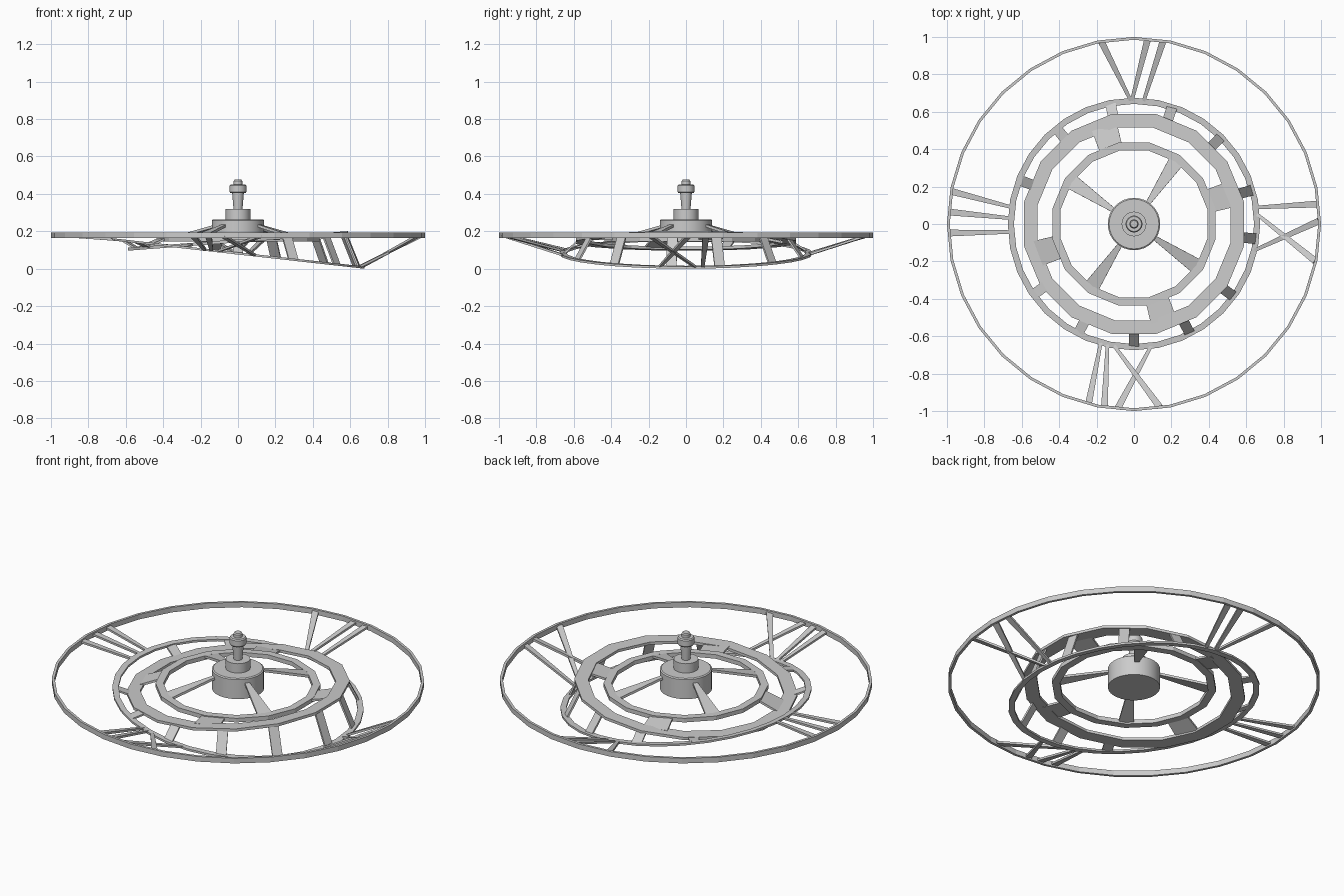
import bpy, math
from mathutils import Vector

if "Cube" in bpy.data.objects:
    bpy.data.objects.remove(bpy.data.objects["Cube"])

def mesh(name, verts, faces):
    me = bpy.data.meshes.new(name)
    me.from_pydata([tuple(v) for v in verts], [], faces)
    me.update()
    ob = bpy.data.objects.new(name, me)
    bpy.context.collection.objects.link(ob)
    return ob

def ring(name, ri, ro, h, n, zfun, offset=0.0):
    """Flat band with rectangular section whose mid height follows zfun(x)."""
    vs, fs = [], []
    for i in range(n):
        a = 2 * math.pi * i / n + offset
        for r, dz in ((ri, -h / 2), (ro, -h / 2), (ro, h / 2), (ri, h / 2)):
            x, y = r * math.cos(a), r * math.sin(a)
            vs.append((x, y, zfun(x) + dz))
    for i in range(n):
        j = (i + 1) % n
        for k in range(4):
            m = (k + 1) % 4
            fs.append((i * 4 + k, j * 4 + k, j * 4 + m, i * 4 + m)[::-1])
    return mesh(name, vs, fs)

def polar(r, deg, zfun):
    a = math.radians(deg)
    x, y = r * math.cos(a), r * math.sin(a)
    return Vector((x, y, zfun(x)))

def bar(name, p, q, wp, wq, t):
    """Tapered flat strip from p to q."""
    d = (q - p).normalized()
    s = d.cross(Vector((0, 0, 1))).normalized()
    u = s.cross(d)
    vs = []
    for c, w in ((p, wp), (q, wq)):
        for a, b in ((-1, -1), (1, -1), (1, 1), (-1, 1)):
            vs.append(c + s * (a * w / 2) + u * (b * t / 2))
    fs = [(0, 3, 2, 1), (4, 5, 6, 7), (0, 1, 5, 4), (1, 2, 6, 5), (2, 3, 7, 6), (3, 0, 4, 7)]
    return mesh(name, vs, [f[::-1] for f in fs])

# heights of the four rings
rim_z = lambda x: 0.185
low_z = lambda x: 0.088 - 0.112 * x
wide_z = lambda x: 0.155 + 0.075 * x
inner_z = lambda x: 0.165

# rings
ring("outer_rim", 0.985, 1.0, 0.03, 32, rim_z)
ring("tilted_ring", 0.642, 0.675, 0.012, 32, low_z)
ring("wide_ring", 0.525, 0.6, 0.016, 16, wide_z, math.pi / 16)
ring("inner_ring", 0.40, 0.443, 0.024, 16, inner_z, math.pi / 16)

# struts between outer rim and tilted ring: (outer angle, inner angle)
struts = [(100.1, 91.5), (85.8, 91), (81, 85.5),
          (169.9, 172.2), (176.3, 177.3), (182.8, 183.7),
          (6.2, 7.7), (-11.5, 4.5), (0.9, -12.3),
          (255.8, 254.4), (260.8, 257.6), (278, 260.8), (265, 277.9)]
for i, (ao, ai) in enumerate(struts):
    bar(f"rim_strut_{i}", polar(0.988, ao, rim_z), polar(0.66, ai, low_z), 0.036, 0.018, 0.012)

# plates between tilted and wide rings
for i, a in enumerate((101, 72, 45, 16, -7, -36, -63, -90, -117, -145, 159, 129)):
    bar(f"ring_plate_{i}", polar(0.652, a, low_z), polar(0.578, a, wide_z), 0.056, 0.056, 0.01)

# plates between wide and inner rings, and hub spokes
for i in range(4):
    a = 17 + 90 * i
    bar(f"inner_plate_{i}", polar(0.425, a, inner_z), polar(0.54, a, wide_z), 0.125, 0.14, 0.012)
    b = 56 + 90 * i
    bar(f"hub_spoke_{i}", polar(0.12, b, lambda x: 0.24), polar(0.415, b, inner_z), 0.022, 0.085, 0.014)

# turned hub and spindle
prof = [(0, 0.15), (0.14, 0.15), (0.14, 0.265), (0.133, 0.27), (0.066, 0.27), (0.066, 0.325),
        (0.024, 0.325), (0.031, 0.41), (0.04, 0.41), (0.045, 0.417), (0.045, 0.45),
        (0.04, 0.457), (0.023, 0.457), (0.023, 0.475), (0.018, 0.482), (0, 0.482)]
N = 32
vs = [(r * math.cos(2 * math.pi * i / N), r * math.sin(2 * math.pi * i / N), z)
      for r, z in prof[1:-1] for i in range(N)]
m = len(prof) - 2
fs = [(k * N + i, k * N + (i + 1) % N, (k + 1) * N + (i + 1) % N, (k + 1) * N + i)
      for k in range(m - 1) for i in range(N)]
fs += [tuple(range(N))[::-1], tuple((m - 1) * N + i for i in range(N))]
hub = mesh("hub_and_spindle", vs, fs)
bpy.context.view_layer.objects.active = hub
hub.select_set(True)
bpy.ops.object.shade_smooth_by_angle(angle=math.radians(30))

# consistent outward normals
import bmesh
for ob in bpy.data.objects:
    bm = bmesh.new()
    bm.from_mesh(ob.data)
    bmesh.ops.recalc_face_normals(bm, faces=bm.faces)
    bm.to_mesh(ob.data)
    bm.free()
# rest on the ground
low = min(v.co.z for o in bpy.data.objects for v in o.data.vertices)
for o in bpy.data.objects:
    o.location.z -= low
